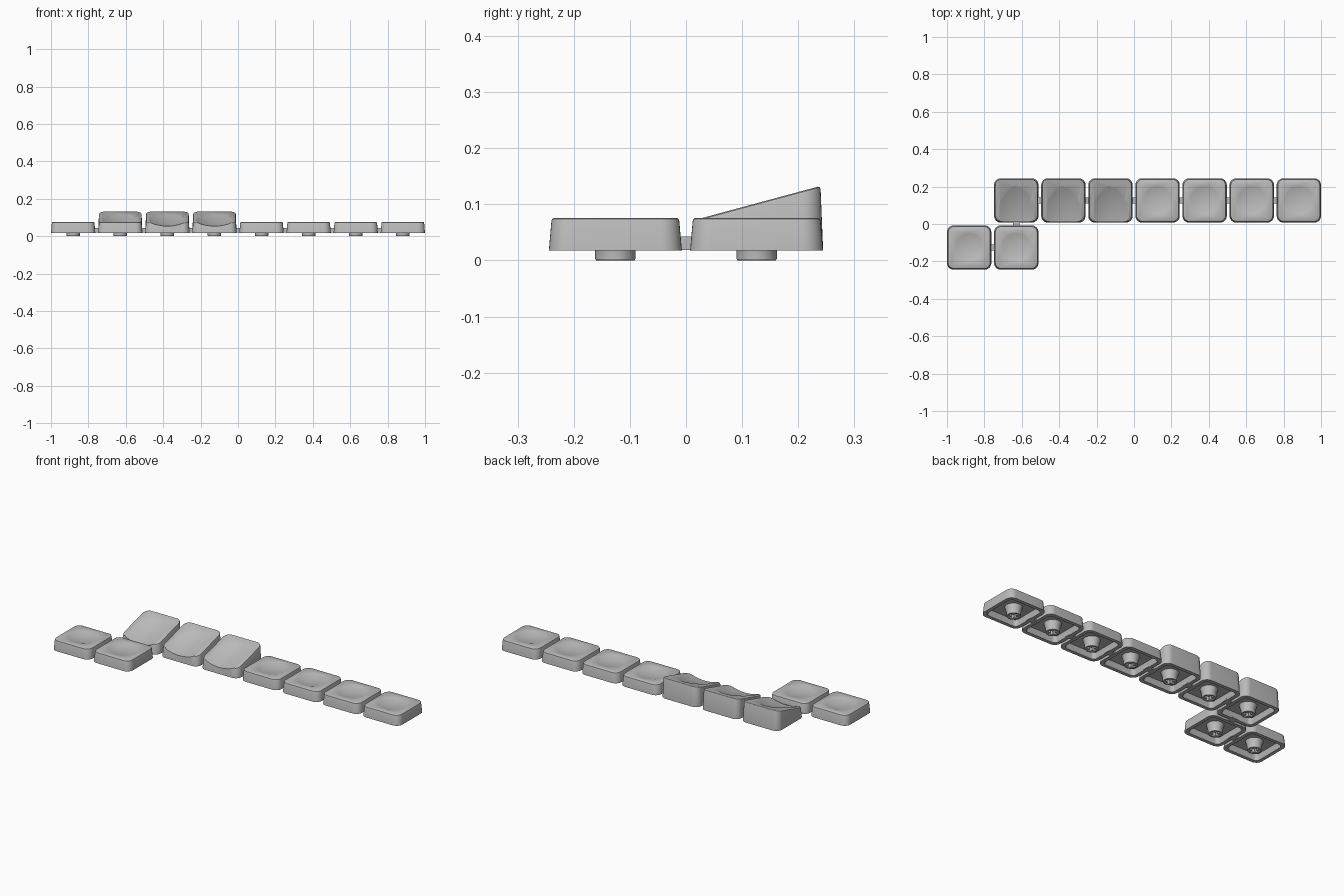
import bpy, bmesh, math
from mathutils import Vector

cube = bpy.data.objects.get("Cube")
if cube:
    bpy.data.objects.remove(cube, do_unlink=True)

PITCH = 0.2518
BASE, TOP, CEILING = 0.018, 0.076, 0.05
SLOPE = 0.27

grey = bpy.data.materials.new("plain_grey")
grey.use_nodes = True
colour = (0.5, 0.5, 0.5, 1)
grey.diffuse_color = colour
grey.node_tree.nodes["Principled BSDF"].inputs["Base Color"].default_value = colour


def loft(name, rings):
    """Skin a stack of equal rings and close both ends."""
    bm = bmesh.new()
    loops = [[bm.verts.new(p) for p in ring] for ring in rings]
    n = len(loops[0])
    for a, b in zip(loops, loops[1:]):
        for i in range(n):
            j = (i + 1) % n
            bm.faces.new((a[i], a[j], b[j], b[i]))
    bm.faces.new(loops[0])
    bm.faces.new(loops[-1])
    bmesh.ops.recalc_face_normals(bm, faces=bm.faces)
    mesh = bpy.data.meshes.new(name)
    bm.to_mesh(mesh)
    bm.free()
    mesh.materials.append(grey)
    obj = bpy.data.objects.new(name, mesh)
    bpy.context.collection.objects.link(obj)
    return obj


def rounded_square(half, radius, height, steps=8):
    """Ring with rounded corners; height is a function of y."""
    points = []
    for corner in range(4):
        mid = math.pi / 4 + corner * math.pi / 2
        cx = math.copysign(half - radius, math.cos(mid))
        cy = math.copysign(half - radius, math.sin(mid))
        for k in range(steps + 1):
            a = (corner + k / steps) * math.pi / 2
            x, y = cx + radius * math.cos(a), cy + radius * math.sin(a)
            points.append((x, y, height(y)))
    return points


def ellipse(rx, ry, z, n=48):
    return [(rx * math.cos(2 * math.pi * i / n), ry * math.sin(2 * math.pi * i / n), z)
            for i in range(n)]


def cut(obj, cutter):
    cutter.hide_render = True
    mod = obj.modifiers.new("cut", "BOOLEAN")
    mod.operation, mod.solver, mod.object = "DIFFERENCE", "EXACT", cutter
    select(obj)
    bpy.ops.object.modifier_apply(modifier=mod.name)
    bpy.data.objects.remove(cutter, do_unlink=True)


def select(obj):
    bpy.ops.object.select_all(action="DESELECT")
    obj.select_set(True)
    bpy.context.view_layer.objects.active = obj


def smooth(obj):
    select(obj)
    bpy.ops.object.shade_smooth_by_angle(angle=math.radians(30))


def dish_cutter(rx, ry, depth):
    """Shallow bowl with a lid well above the surface."""
    steps = 10
    rings = []
    for j in range(1, steps + 2):
        t = j / steps
        rings.append(ellipse(rx * t, ry * t, -depth * (1 - t * t)))
    rings.append(ellipse(rx * 1.1, ry * 1.1, 0.1))
    return loft("dish_cutter", rings)


def make_cap(name, top):
    """Hollow tapered shell, open underneath."""
    def level(z):
        return lambda y: z

    def below_top(drop):
        return lambda y: top(y) - drop

    return loft(name, [
        rounded_square(0.092, 0.02, level(CEILING)),
        rounded_square(0.099, 0.022, level(BASE)),
        rounded_square(0.1185, 0.036, level(BASE)),
        rounded_square(0.114, 0.034, below_top(0.006)),
        rounded_square(0.1125, 0.033, below_top(0.002)),
        rounded_square(0.109, 0.03, below_top(0)),
    ])


# Flat cap with a round dish
flat_cap = make_cap("flat_cap", lambda y: TOP)
dish = dish_cutter(0.083, 0.083, 0.012)
dish.location.z = TOP
cut(flat_cap, dish)
smooth(flat_cap)

# Sloped cap with a scoop running out through its front edge
slope_top = lambda y: 0.102 + SLOPE * y
sloped_cap = make_cap("sloped_cap", slope_top)
scoop = dish_cutter(0.095, 0.155, 0.019)
scoop.location = (0, -0.07, slope_top(-0.07))
scoop.rotation_euler.x = math.atan(SLOPE)
cut(sloped_cap, scoop)
smooth(sloped_cap)

# Stem with a cross-shaped socket
stem = loft("stem", [ellipse(0.034, 0.034, 0), ellipse(0.036, 0.036, 0.003),
                     ellipse(0.036, 0.036, 0.022), ellipse(0.045, 0.045, CEILING + 0.002)])
arm, thin = 0.027, 0.008
outline = []
for quarter in range(4):
    c, s = round(math.cos(quarter * math.pi / 2)), round(math.sin(quarter * math.pi / 2))
    for x, y in ((arm, -thin), (arm, thin), (thin, thin)):
        outline.append((c * x - s * y, s * x + c * y))
cut(stem, loft("cross_cutter", [[(x, y, z) for x, y in outline] for z in (-0.01, 0.045)]))
smooth(stem)


def place(source, name, x, y):
    obj = bpy.data.objects.new(name, source.data)
    obj.location = (x, y, 0)
    bpy.context.collection.objects.link(obj)


# Lay out caps on the grid: seven at the back, two at the front
back = [((i - 2.5 + 0.0) * PITCH, PITCH / 2) for i in range(7)]
back = [(x, y) for x, y in back]
front = [(back[0][0] - PITCH, -PITCH / 2), (back[0][0], -PITCH / 2)]
for number, (x, y) in enumerate(back + front, 1):
    sloped = number <= 3
    place(sloped_cap if sloped else flat_cap,
          f"{'sloped' if sloped else 'flat'}_cap_{number}", x, y)
    place(stem, f"stem_{number}", x, y)
for source in (flat_cap, sloped_cap, stem):
    bpy.data.objects.remove(source, do_unlink=True)

# Small bars joining neighbouring caps
path = [front[0], front[1]] + back
for number, (a, b) in enumerate(zip(path, path[1:]), 1):
    mid = (Vector(a) + Vector(b)) / 2
    size = (0.06, 0.034) if a[1] == b[1] else (0.034, 0.06)
    hx, hy = size[0] / 2, size[1] / 2
    square = ((-hx, -hy), (hx, -hy), (hx, hy), (-hx, hy))
    bar = loft(f"joining_bar_{number}", [[(x, y, z) for x, y in square] for z in (0.019, 0.043)])
    bar.location = (mid.x, mid.y, 0)
